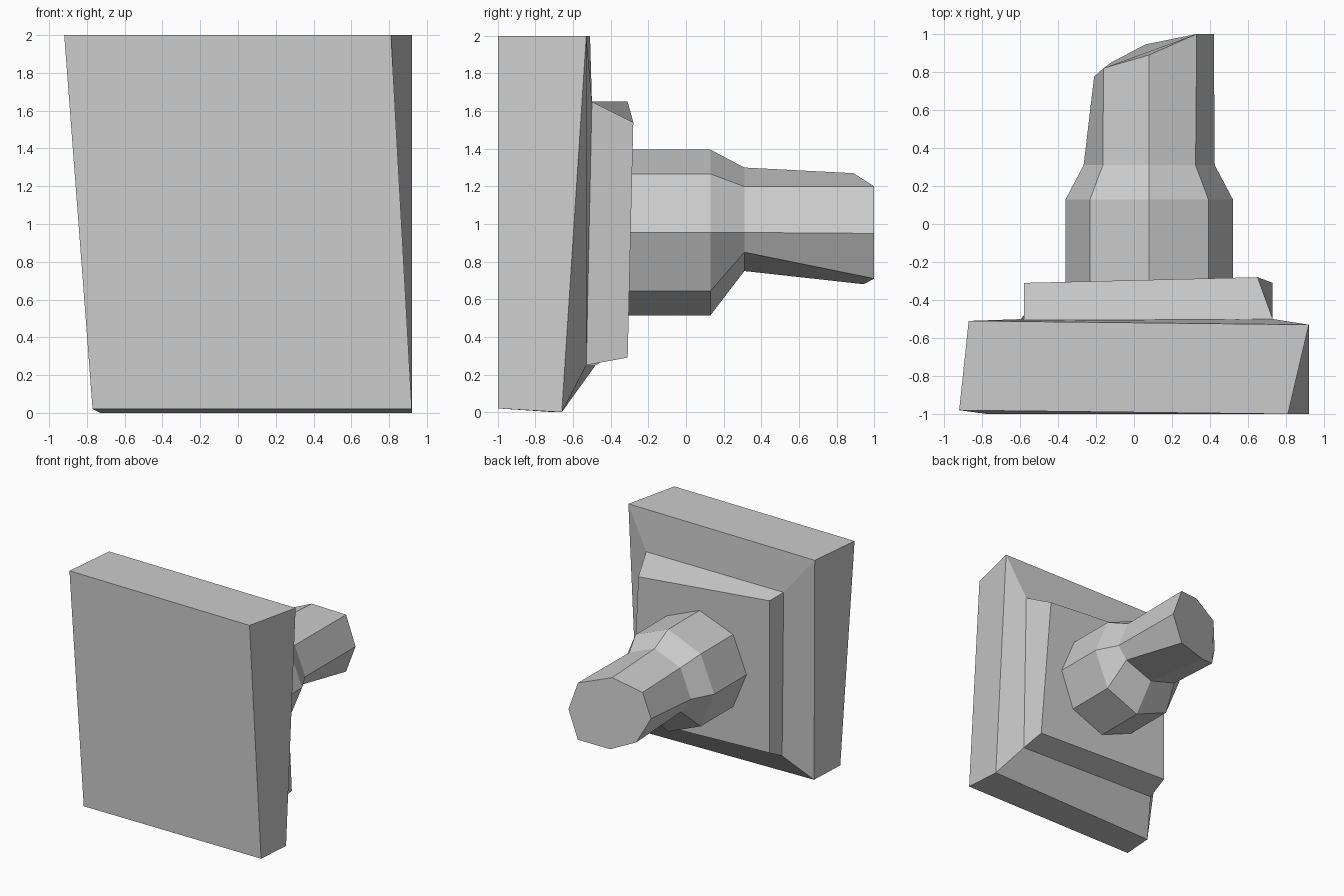
import bpy
import bmesh
from math import cos, sin, pi

cube = bpy.data.objects.get("Cube")
if cube:
    bpy.data.objects.remove(cube, do_unlink=True)

grey = bpy.data.materials.new("plain_grey")
grey.use_nodes = True
colour = (0.6, 0.6, 0.6, 1)
grey.diffuse_color = colour
grey.node_tree.nodes["Principled BSDF"].inputs["Base Color"].default_value = colour


def loft(name, rings):
    """Skin a closed solid through rings with equal point counts."""
    bm = bmesh.new()
    loops = [[bm.verts.new(p) for p in ring] for ring in rings]
    for a, b in zip(loops, loops[1:]):
        for i in range(len(a)):
            j = (i + 1) % len(a)
            bm.faces.new((a[i], a[j], b[j], b[i]))
    bm.faces.new(loops[0])
    bm.faces.new(loops[-1])
    bmesh.ops.recalc_face_normals(bm, faces=bm.faces)
    mesh = bpy.data.meshes.new(name)
    bm.to_mesh(mesh)
    bm.free()
    mesh.materials.append(grey)
    obj = bpy.data.objects.new(name, mesh)
    bpy.context.collection.objects.link(obj)
    return obj


# Skewed wall plate, sloping back rim and raised step
# (corners: right top, left top, left bottom, right bottom)
plate_front = [(-.92, -.98, 2), (.81, -1, 2), (.92, -1, .02), (-.77, -1, .02)]
plate_back = [(-.87, -.51, 2), (.92, -.53, 2), (.92, -.66, 0), (-.73, -.7, 0)]
step_base = [(-.58, -.5, 1.65), (.73, -.5, 1.65), (.73, -.53, .25), (-.58, -.48, .25)]
step_face = [(-.58, -.31, 1.65), (.65, -.28, 1.54), (.73, -.31, .29), (-.58, -.31, .34)]
loft("wall_plate", [plate_front, plate_back, step_base, step_face])


# Eight-sided stalk: thick collar, pinched neck, slanted tip
def octagon(y, radius):
    return [(.08 + radius * sin(k * pi / 4), y, .955 + radius * cos(k * pi / 4))
            for k in range(8)]


neck = octagon(.31, .345)
for k, x, z in ((3, .34, .85), (4, .08, .75), (5, -.17, .82)):
    neck[k] = (x, .31, z)
tip = [(.08, .89, 1.27), (.33, 1, 1.2), (.42, 1, .95), (.33, 1, .71),
       (.06, .945, .68), (-.12, .85, .75), (-.21, .775, .95), (-.16, .82, 1.18)]
loft("stalk", [octagon(-.34, .44), octagon(.13, .44), neck, tip])
